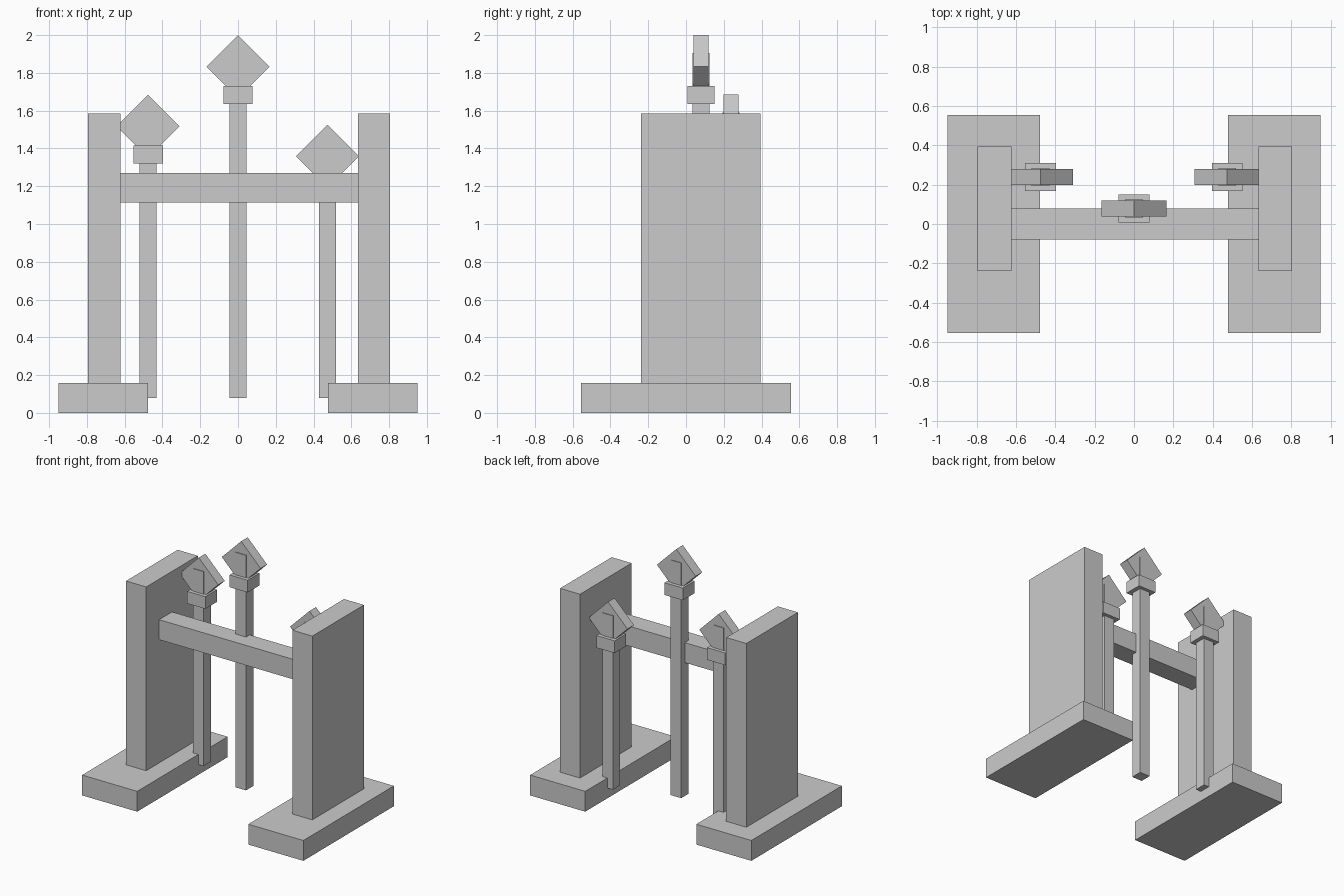
import bpy
import math

if "Cube" in bpy.data.objects:
    bpy.data.objects.remove(bpy.data.objects["Cube"])

grey = bpy.data.materials.new("plain_grey")
grey.diffuse_color = (0.6, 0.6, 0.6, 1.0)
grey.use_nodes = True
grey.node_tree.nodes["Principled BSDF"].inputs["Base Color"].default_value = grey.diffuse_color


def box(name, center, size, tilt=0.0):
    """Box of the given size, optionally turned about the y axis."""
    bpy.ops.mesh.primitive_cube_add(size=1, location=center)
    ob = bpy.context.object
    ob.name = name
    ob.scale = size
    bpy.ops.object.transform_apply(location=False, rotation=False, scale=True)
    ob.rotation_euler.y = tilt
    ob.data.materials.append(grey)
    return ob


def span(name, x, y, z):
    """Box given by its (min, max) range on each axis."""
    ranges = (x, y, z)
    return box(name, [(a + b) / 2 for a, b in ranges], [b - a for a, b in ranges])


# Feet and upright side panels
span("left_foot", (-0.95, -0.477), (-0.555, 0.555), (0, 0.158))
span("right_foot", (0.477, 0.95), (-0.555, 0.555), (0, 0.158))
span("left_panel", (-0.795, -0.622), (-0.238, 0.395), (0.1, 1.585))
span("right_panel", (0.634, 0.805), (-0.238, 0.395), (0.1, 1.585))

# Crossbar between the panels
span("crossbar", (-0.63, 0.64), (-0.079, 0.079), (1.115, 1.27))


# Posts with a collar and a diamond head
def post(name, x, y, head_z):
    bottom, top = 0.08, head_z + 0.071
    box(name + "_pole", (x, y, (bottom + top) / 2), (0.09, 0.09, top - bottom))
    box(name + "_collar", (x, y, head_z - 0.151), (0.156, 0.143, 0.095))
    side = 0.1665 * math.sqrt(2)
    box(name + "_diamond", (x, y, head_z), (side, 0.08, side), math.pi / 4)


post("middle", 0.0, 0.079, 1.8335)
post("left", -0.476, 0.239, 1.518)
post("right", 0.474, 0.239, 1.358)
